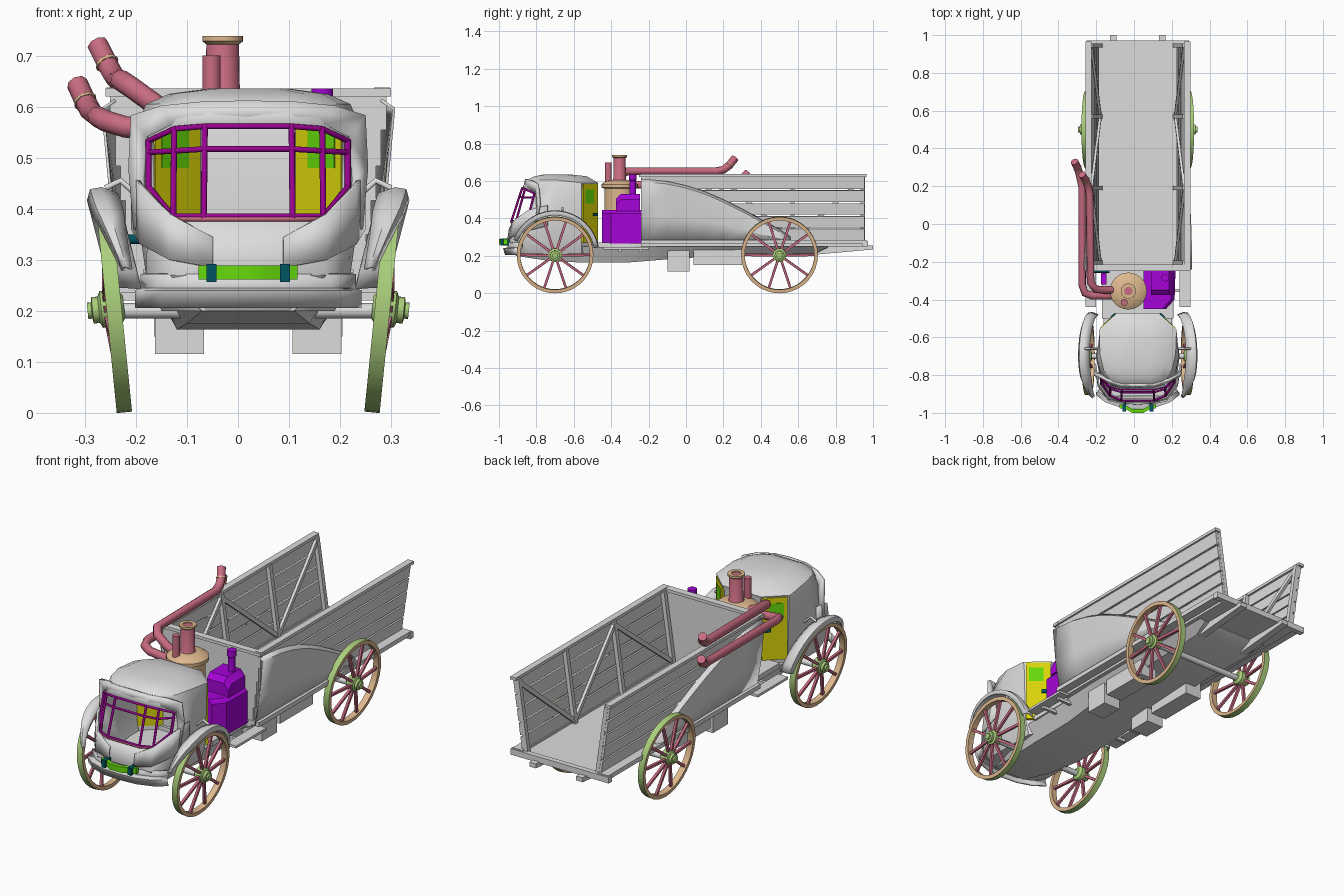
import bpy, bmesh, math
from mathutils import Vector, Matrix

if "Cube" in bpy.data.objects:
    bpy.data.objects.remove(bpy.data.objects["Cube"])

CX = 0.02  # body centreline


def mat(name, r, g, b):
    m = bpy.data.materials.new(name)
    m.diffuse_color = (r, g, b, 1)
    m.use_nodes = True
    m.node_tree.nodes["Principled BSDF"].inputs["Base Color"].default_value = m.diffuse_color
    return m


GREY = mat("grey", .72, .72, .72)
PINK = mat("pink", .58, .15, .22)
TAN = mat("tan", .73, .48, .27)
SAGE = mat("sage_green", .40, .62, .20)
LIME = mat("lime", .13, .70, .003)
YELLOW = mat("yellow", .70, .66, .003)
PURPLE = mat("purple", .38, .001, .68)
MAGENTA = mat("magenta", .32, .001, .28)
TEAL = mat("teal", .0, .09, .12)


def finish(ob, angle=35):
    bpy.ops.object.select_all(action='DESELECT')
    ob.select_set(True)
    bpy.context.view_layer.objects.active = ob
    bpy.ops.object.shade_smooth_by_angle(angle=math.radians(angle))


def make(name, verts, faces, mats, ids=None, thick=0, angle=35):
    me = bpy.data.meshes.new(name)
    me.from_pydata([(v[0] + CX, v[1], v[2]) for v in verts], [], faces)
    for m in mats if isinstance(mats, list) else [mats]:
        me.materials.append(m)
    if ids:
        me.polygons.foreach_set("material_index", ids)
    bm = bmesh.new()
    bm.from_mesh(me)
    bmesh.ops.recalc_face_normals(bm, faces=bm.faces)
    bm.to_mesh(me)
    bm.free()
    ob = bpy.data.objects.new(name, me)
    bpy.context.collection.objects.link(ob)
    if thick:
        mod = ob.modifiers.new("thickness", 'SOLIDIFY')
        mod.thickness = thick
    finish(ob, angle)
    return ob


def loft(name, rings, m, closed=True, cap=True, skip=(), thick=0, angle=35):
    n = len(rings[0])
    verts = [v for r in rings for v in r]
    faces = []
    for k in range(len(rings) - 1):
        for i in range(n if closed else n - 1):
            if (k, i) not in skip:
                j = (i + 1) % n
                faces.append((k*n + i, k*n + j, k*n + n + j, k*n + n + i))
    if cap and closed:
        faces += [tuple(range(n)), tuple(range(len(verts) - n, len(verts)))]
    return make(name, verts, faces, m, None, thick, angle)


def beam(name, p, q, w, t, m, side=(1, 0, 0)):
    """Bar from p to q, w wide along side and t thick across it."""
    p, q = Vector(p), Vector(q)
    d = (q - p).normalized()
    s = Vector(side)
    s = (s - d * s.dot(d)).normalized()
    u = d.cross(s)
    ring = lambda c: [c + s*a*w/2 + u*b*t/2 for a, b in ((-1, -1), (1, -1), (1, 1), (-1, 1))]
    return loft(name, [ring(p), ring(q)], m)


def box(name, x0, x1, y0, y1, z0, z1, m):
    xm, zm = (x0 + x1)/2, (z0 + z1)/2
    return beam(name, (xm, y0, zm), (xm, y1, zm), x1 - x0, z1 - z0, m)


def lathe(name, prof, M, mats, ids=None, n=24, closed=False):
    """Spin (radius, height) points around local z, then place with M."""
    verts = [M @ Vector((r*math.cos(2*math.pi*i/n), r*math.sin(2*math.pi*i/n), h))
             for r, h in prof for i in range(n)]
    k, faces, idx = len(prof), [], []
    for a in range(k if closed else k - 1):
        b = (a + 1) % k
        for i in range(n):
            j = (i + 1) % n
            faces.append((a*n + i, a*n + j, b*n + j, b*n + i))
            idx.append(ids[a] if ids else 0)
    if not closed:
        faces += [tuple(range(n)), tuple(range((k - 1)*n, k*n))]
        idx += [0, 0]
    return make(name, verts, faces, mats, idx)


def tube(name, pts, r, m):
    cu = bpy.data.curves.new(name, 'CURVE')
    cu.dimensions, cu.bevel_depth, cu.bevel_resolution, cu.use_fill_caps = '3D', r, 2, True
    sp = cu.splines.new('POLY')
    sp.points.add(len(pts) - 1)
    for c, p in zip(sp.points, pts):
        c.co = (p[0] + CX, p[1], p[2], 1)
    cu.materials.append(m)
    ob = bpy.data.objects.new(name, cu)
    bpy.context.collection.objects.link(ob)
    bpy.ops.object.select_all(action='DESELECT')
    ob.select_set(True)
    bpy.context.view_layer.objects.active = ob
    bpy.ops.object.convert(target='MESH')
    finish(bpy.context.object, 50)


def up(x, y, z=0):
    return Matrix.Translation((x, y, z))


# Wheels: leaning outwards, dished spokes
for s in (-1, 1):
    for end, wy in (("front", -.70), ("rear", .5)):
        M = Matrix.Translation((s*.263, wy, .205)) @ Matrix.Rotation(s*.1, 4, 'Y') \
            @ Matrix.Rotation(s*math.pi/2, 4, 'Y')
        lathe(end + "_wheel_rim", [(.186, -.015), (.205, -.015), (.205, .015), (.186, .015)],
              M, [TAN, SAGE], [0, 1, 0, 0], 36, True)
        lathe(end + "_wheel_hub", [(.022, -.02), (.036, -.01), (.036, .025), (.026, .03),
              (.026, .042), (.016, .044), (.016, .052)], M, SAGE, n=16)
        for i in range(10):
            a = math.radians(36*i + 18)
            c, d = math.cos(a), math.sin(a)
            beam("wheel_spoke", M @ Vector((.025*c, .025*d, .015)), M @ Vector((.19*c, .19*d, 0)),
                 .012, .013, PINK, (M.to_3x3() @ Vector((0, 0, 1))))
for wy in (-.70, .5):
    lathe("axle", [(.015, -.26), (.015, .26)], up(0, wy, .2) @ Matrix.Rotation(math.pi/2, 4, 'Y'), GREY, n=12)

# Front fenders: arches tapering at the front
for s in (-1, 1):
    rings = []
    for i in range(17):
        deg = 10 + 150*i/16
        a = math.radians(deg)
        w = .03 * min(1, .35 + (160 - deg)/60)
        z0 = .205 + .235*math.sin(a)
        xc = .238 + (z0 - .285)*.32 + (.02*(1 - math.sin(a)) if i < 8 else 0)
        rings.append([(s*(xc + dx*w), -.70 + r*math.cos(a), .205 + r*math.sin(a))
                      for dx, r in ((-1.1, .226), (0, .238), (.75, .234), (.95, .212))])
    loft("front_fender", rings, GREY, closed=False, thick=.006)
    tube("fender_stay", [(s*.21, -.66, .42), (s*.25, -.66, .455), (s*.28, -.66, .44)], .006, GREY)

# Cab shell: stacked outlines from nose to rear corner, open at the windscreen (x, y, optional z)
LEVELS = [
    (.20, [(.08, -.91), (.13, -.89), (.17, -.83), (.17, -.70), (.17, -.56), (.10, -.475)]),
    (.27, [(.09, -.945), (.15, -.93), (.20, -.86), (.20, -.70), (.19, -.56), (.10, -.475)]),
    (.38, [(.087, -.935), (.147, -.91), (.195, -.835, .44), (.222, -.70, .42), (.195, -.56), (.10, -.475)]),
    (.565, [(.085, -.875), (.145, -.86, .56), (.195, -.81, .535), (.218, -.70), (.20, -.56), (.10, -.475)]),
    (.605, [(.08, -.852), (.135, -.83), (.18, -.775), (.20, -.69), (.205, -.56, .59), (.108, -.47, .59)]),
    (.625, [(.07, -.81), (.11, -.79), (.145, -.75), (.155, -.69), (.14, -.59), (.08, -.53)]),
    (.635, [(.04, -.76), (.06, -.75), (.075, -.72), (.08, -.69), (.07, -.65), (.04, -.62)])]
LEVELS = [[(p[0], p[1], p[2] if len(p) > 2 else z) for p in pts] for z, pts in LEVELS]
mirrored = lambda pts: [(-x, y, z) for x, y, z in reversed(pts)]
loft("cab_shell", [p + mirrored(p) for p in LEVELS], GREY,
     skip={(2, i) for i in (0, 1, 9, 10, 11)}, thick=.012)

# Visor blades framing the windscreen
half = [((0, -.868, .572), (0, -.86, .612)), ((.09, -.866, .57), (.09, -.855, .61)),
        ((.15, -.85, .565), (.17, -.83, .602)), ((.20, -.805, .54), (.23, -.80, .583)),
        ((.207, -.80, .46), (.235, -.79, .48)), ((.205, -.825, .38), (.225, -.81, .36))]
path = [[(-x, y, z) for x, y, z in e] for e in reversed(half[1:])] + [list(e) for e in half]
loft("windscreen_visor", path, GREY, closed=False, thick=.015)

# Cowl plates wrapping from the nose to the sides
for s in (-1, 1):
    loft("cowl_plate", [[(s*x, y0, a), (s*x, y1, b)] for x, y0, y1, a, b in
         ((.07, -.956, -.947, .285, .345), (.155, -.938, -.922, .30, .39),
          (.212, -.862, -.845, .33, .445), (.23, -.74, -.74, .36, .47))], GREY, closed=False, thick=.008)

# Windscreen bars follow the opening
lo, hi = LEVELS[2], LEVELS[3]
at = lambda i, t: tuple(a + (b - a)*t for a, b in zip(lo[i], hi[i]))
for t, m in ((0, PINK), (.03, MAGENTA), (.74, MAGENTA), (.98, MAGENTA)):
    row = [at(i, t) for i in range(3)]
    tube("windscreen_rail", mirrored(row) + row, .0055, m)
for s in (-1, 1):
    for i in range(3):
        p, q = at(i, 0), at(i, 1)
        tube("windscreen_post", [(s*p[0], *p[1:]), (s*q[0], *q[1:])], .006, MAGENTA)

# Doors on the angled rear corners
for s in (-1, 1):
    d = Vector((-s*.097, .085, 0)).normalized()
    out = Vector((s*.085, .097, 0)).normalized()
    c = Vector((s*.148, -.5175, 0))
    zp = lambda z, o=0, h=0: c + d*o + out*h + Vector((0, 0, z))
    beam("door", zp(.272, 0, -.003), zp(.583, 0, -.003), .118, .026, YELLOW, d)
    beam("door_pane", zp(.48, -.008, -.003), zp(.555, -.008, -.003), .07, .030, LIME, d)
    beam("door_handle", zp(.413, .035, .012), zp(.43, .035, .012), .035, .012, TEAL, d)

# Bumper, lime bar and clamps
arc = [(-.222, -.895), (-.17, -.935), (-.09, -.962), (0, -.968), (.09, -.962), (.17, -.935), (.222, -.895)]
loft("bumper", [[(x, y, .205), (x, y - .01, .24), (x*.95, y + .015, .245), (x*.95, y + .012, .272)]
                for x, y in arc], GREY, closed=False, thick=.01)
loft("lime_bar", [[(x, y, .261), (x, y + .02, .261), (x, y + .02, .289), (x, y, .289)] for x, y in
     ((-.097, -.975), (-.06, -.982), (-.03, -1), (.03, -1), (.06, -.982), (.097, -.975))], LIME)
for s in (-1, 1):
    box("bar_clamp", s*.072 - .01, s*.072 + .01, -.992, -.935, .256, .292, TEAL)

# Underbody keel
loft("keel", [[(-b, y, z), (b, y, z), (t, y, .25), (-t, y, .25)] for y, t, b, z in
     ((-.91, .14, .09, .2), (-.75, .165, .12, .175), (-.55, .18, .14, .163), (-.3, .19, .14, .165),
      (-.05, .2, .15, .185), (.35, .2, .15, .207), (.68, .2, .16, .207), (.76, .2, .17, .245))], GREY)
box("engine_deck", -.19, .19, -.50, -.23, .245, .27, GREY)
for s in (-1, 1):
    loft("chassis_rail", [[(s*.13 - .018, y, z), (s*.13 + .018, y, z), (s*.13 + .018, y, .256),
         (s*.13 - .018, y, .256)] for y, z in ((-.3, .22), (.7, .207), (1, .234))], GREY)
    box("tool_box", s*.135 - .048, s*.135 + .048, -.10, .02, .115, .25, GREY)
    box("battery_box", s*.14 - .045, s*.14 + .045, .04, .30, .15, .25, GREY)
    box("running_board", s*.25 - .028, s*.25 + .028, -.44, -.20, .235, .247, GREY)
    for y in (-.36, -.25):
        box("step_bracket", s*.21 - .045, s*.21 + .045, y, y + .015, .22, .238, GREY)

# Cargo bed
hx = lambda z: .212 + (z - .27)*.145
box("bed_floor", -.22, .22, -.24, .97, .25, .275, GREY)
box("bed_tail_plank", -.272, .272, .945, .972, .25, .28, GREY)
slats = [(.285, .345), (.353, .412), (.42, .48), (.488, .55), (.558, .625)]
for s in (-1, 1):
    for a, b in slats:
        beam("side_slat", (s*hx((a+b)/2), -.23, (a+b)/2), (s*hx((a+b)/2), .955, (a+b)/2),
             .012, b - a, GREY, (1, 0, -s*.14))
    box("top_rail", s*.262 - .016, s*.262 + .016, -.24, .965, .622, .637, GREY)
    box("sill_rail", s*.235 - .03, s*.235 + .03, -.24, .965, .262, .284, GREY)
    inner = lambda y, z: (s*(hx(z) - .016), y, z)
    ys = (-.205, .19, .57, .945)
    for y in ys:
        beam("side_post", inner(y, .27), inner(y, .628), .02, .022, GREY)
    for k in range(3):
        a, b = (.285, .61) if k % 2 == 0 else (.61, .285)
        beam("side_brace", inner(ys[k], a), inner(ys[k + 1], b), .014, .02, GREY)
    # Swept fairing tapering to the rear
    rows = [(-.24, .41, .615), (-.1, .41, .602), (0, .402, .58), (.1, .39, .548), (.2, .37, .505),
            (.3, .343, .455), (.4, .315, .40), (.5, .29, .345), (.56, .278, .305)]
    loft("bed_fairing", [[(s*.245, y, .262), (s*(.262 + (m - .27)*.06), y, m),
         (s*(hx(t) + .026), y, t - .018), (s*hx(t), y, t)] for y, m, t in rows],
         GREY, closed=False, thick=.006, angle=15)
for a, b in slats:
    h = hx((a + b)/2) + .012
    box("bed_front_plank", -h, h, -.238, -.222, a - .004, b + .004, GREY)
box("bed_front_cap", -.28, .28, -.25, -.215, .62, .635, GREY)

# Boiler, chimneys and exhausts
lathe("boiler", [(.082, .26), (.082, .56), (.098, .565), (.098, .582), (.075, .598), (.04, .605)],
      up(-.05, -.355), TAN)
lathe("main_chimney", [(.042, .595), (.034, .61), (.032, .725), (.03, .733)], up(-.05, -.355), PINK)
lathe("chimney_cap", [(.032, .722), (.04, .728), (.04, .738), (.022, .738), (.022, .73)], up(-.05, -.355), TAN)
lathe("small_chimney", [(.018, .58), (.018, .70)], up(-.072, -.415), PINK, n=16)
upper = [(-.08, -.35, .55), (-.17, -.35, .595), (-.225, -.345, .635), (-.25, -.31, .652),
         (-.255, .16, .652), (-.263, .20, .66), (-.275, .23, .682), (-.295, .262, .722)]
lower = [(-.10, -.38, .545), (-.24, -.38, .56), (-.28, -.365, .572), (-.295, -.32, .58),
         (-.295, .2, .58), (-.308, .26, .59), (-.318, .295, .608), (-.335, .33, .645)]
for name, pts in (("upper_exhaust", upper), ("lower_exhaust", lower)):
    tube(name, pts, .021, PINK)
    p, q = Vector(pts[-2]), Vector(pts[-1])
    tube("exhaust_collar", [p, p + (q - p)*.12], .0235, TAN)

# Purple engine block with stack
loft("engine_block", [[(.03, y, .265), (o, y, .265), (o, y, .425), (o - .02, y, .445), (.03, y, .445)]
     for y, o in ((-.45, .15), (-.40, .195), (-.24, .20))], PURPLE)
loft("engine_head", [[(.07, y, .44), (.19, y, .44), (.19, y, t - .03), (.165, y, t), (.07, y, t)]
     for y, t in ((-.375, .505), (-.35, .53), (-.245, .53))], PURPLE)
lathe("engine_stack", [(.017, .52), (.017, .60), (.021, .605), (.021, .635)], up(.145, -.285), PURPLE, n=16)
box("side_pump", -.195, -.165, -.32, -.26, .265, .34, PURPLE)
tube("pump_valve", [(-.245, -.25, .34), (-.15, -.25, .34)], .009, TEAL)
